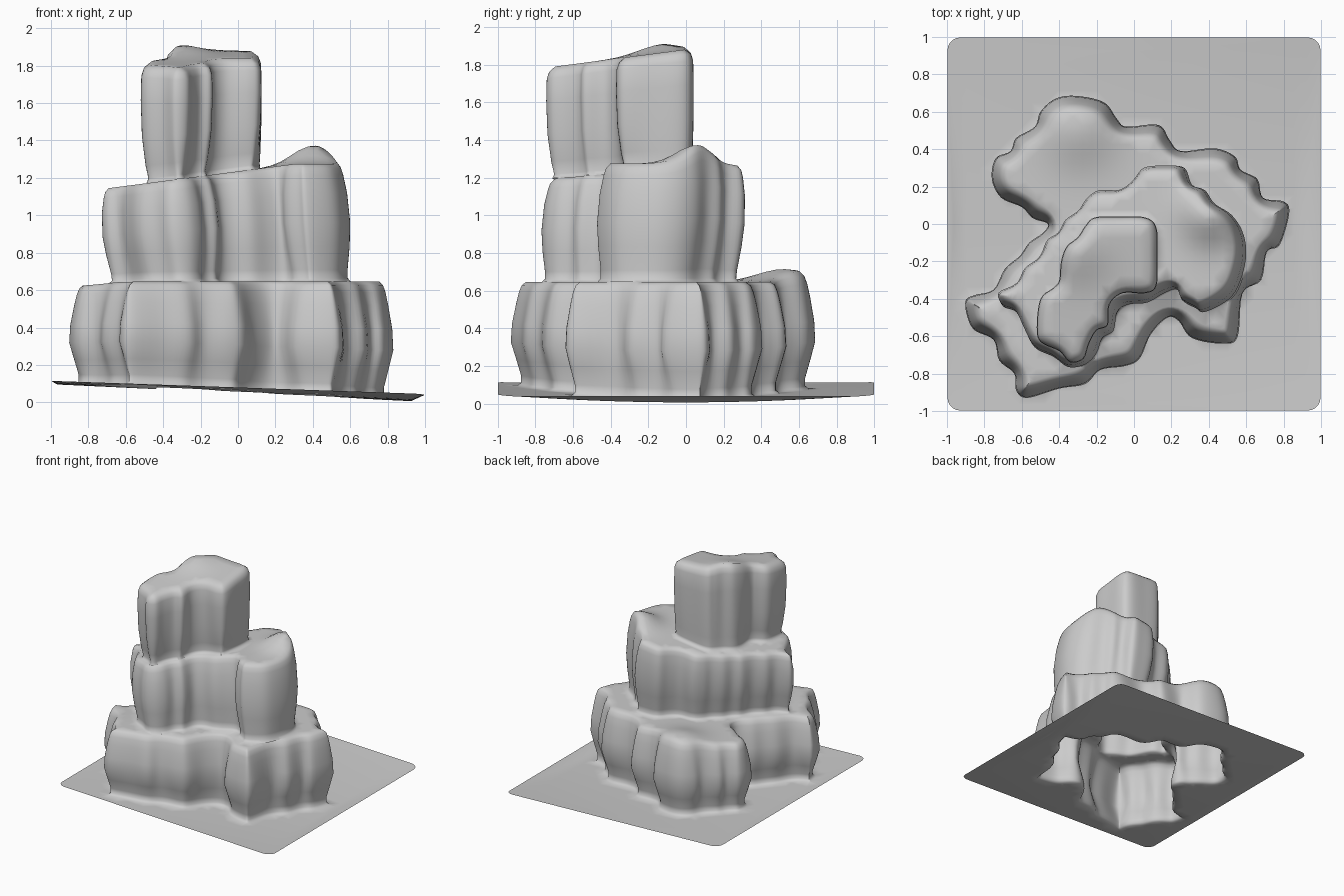
import bpy, bmesh
from math import exp, cos, sin, pi
from mathutils import Vector
from mathutils.geometry import delaunay_2d_cdt

if "Cube" in bpy.data.objects:
    bpy.data.objects.remove(bpy.data.objects["Cube"])

# Clockwise plan outlines of the three rock tiers
LOWER = [(-.90, -.41), (-.85, -.38), (-.75, -.35), (-.69, -.24), (-.61, -.17), (-.56, -.10), (-.49, -.05),
         (-.46, .0), (-.54, .03), (-.60, .09), (-.71, .14), (-.76, .24), (-.74, .35), (-.66, .39),
         (-.63, .46), (-.53, .52), (-.50, .60), (-.42, .67), (-.31, .685), (-.16, .65), (-.09, .56),
         (-.04, .52), (.13, .53), (.19, .45), (.25, .39), (.43, .405), (.54, .36), (.57, .29),
         (.66, .24), (.69, .14), (.80, .12), (.83, .06), (.78, -.11), (.71, -.15), (.68, -.30),
         (.58, -.37), (.555, -.60), (.48, -.64), (.31, -.61), (.24, -.52), (.18, -.50), (.09, -.59),
         (.03, -.72), (-.05, -.76), (-.18, -.78), (-.26, -.855), (-.40, -.88), (-.57, -.93),
         (-.63, -.89), (-.64, -.80), (-.72, -.73), (-.75, -.62), (-.85, -.57), (-.89, -.50)]
MIDDLE = [(-.72, -.37), (-.62, -.32), (-.58, -.24), (-.50, -.18), (-.46, -.09), (-.40, -.05), (-.36, .02),
          (-.29, .07), (-.25, .13), (-.18, .18), (-.07, .18), (0, .23), (.06, .30), (.17, .31),
          (.27, .30), (.31, .21), (.38, .18), (.43, .11), (.52, .05), (.58, -.04), (.60, -.16),
          (.57, -.30), (.51, -.40), (.38, -.47), (.33, -.45), (.26, -.41), (.23, -.35), (.16, -.37),
          (.07, -.42), (-.03, -.43), (-.09, -.47), (-.11, -.57), (-.17, -.61), (-.20, -.69),
          (-.26, -.75), (-.35, -.765), (-.43, -.71), (-.53, -.66), (-.59, -.55), (-.63, -.47), (-.70, -.44)]
UPPER = [(-.26, -.01), (-.21, .035), (-.08, .04), (.06, .035), (.12, -.02), (.125, -.17), (.12, -.33),
         (.06, -.37), (-.06, -.37), (-.13, -.43), (-.14, -.54), (-.20, -.57), (-.24, -.64),
         (-.27, -.72), (-.34, -.74), (-.40, -.68), (-.50, -.63), (-.52, -.55), (-.50, -.40),
         (-.43, -.34), (-.40, -.30), (-.39, -.20), (-.36, -.12), (-.30, -.07)]


def bump(x, y, cx, cy, s):
    return exp(-((x - cx) ** 2 + (y - cy) ** 2) / s)


# Height of the ground sheet and of each tier top
HEIGHTS = [
    lambda x, y: .05 - .047 * x + y * y * (.03 + .012 * x),
    lambda x, y: .645 + .07 * bump(x, y, -.3, .52, .04) - .02 * bump(x, y, -.85, -.45, .05),
    lambda x, y: 1.235 + .13 * min(x, .3) + .1 * bump(x, y, .4, .05, .02),
    lambda x, y: 1.88 + .13 * y + .045 * bump(x, y, -.3, -.14, .025),
]
# Wall profiles: (fraction of height, inset from outline), and lean of the foot
WALLS = [
    [(0, .03), (.03, .05), (.1, .05), (.25, .025), (.42, 0), (.6, .005), (.8, .025), (.91, .04), (.97, .055), (1, .08)],
    [(0, .015), (.03, .03), (.1, .028), (.3, .01), (.5, 0), (.75, .006), (.9, .02), (.96, .03), (1, .05)],
    [(0, .03), (.04, .04), (.15, .025), (.4, .006), (.7, 0), (.9, .003), (.96, .015), (1, .045)],
]
LEANS = [Vector((0, 0)), Vector((.04, -.03)), Vector((0, 0))]


def spline(pts, n=5):
    """Closed Catmull-Rom curve."""
    p = [Vector(q) for q in pts]
    out = []
    for i in range(len(p)):
        a, b, c, d = (p[(i + k - 1) % len(p)] for k in range(4))
        for j in range(n):
            t = j / n
            out.append(.5 * (2 * b + (c - a) * t + (2 * a - 5 * b + 4 * c - d) * t ** 2
                             + (3 * b - a - 3 * c + d) * t ** 3))
    return out


def ring_at(k, row):
    """Plan loop of tier k at one row of its wall profile."""
    loop, (t, d) = tiers[k], row
    n = len(loop)
    res = []
    for i, p in enumerate(loop):
        tan = (loop[(i + 3) % n] - loop[i - 3]).normalized()
        e = d
        if k == 2 and t < .5:      # upper tier stands straight at the back
            e *= 1 - .8 * min(1, max(0, (p.y + .3) / .15))
        res.append(p - e * Vector((-tan.y, tan.x)) + LEANS[k] * (.5 - t))
    for _ in range(round(d * 150)):  # relax so tight corners do not fold
        res = [res[i] * .5 + (res[i - 1] + res[(i + 1) % n]) * .25 for i in range(n)]
    return res


def inside(p, loop):
    hit = False
    for i, a in enumerate(loop):
        b = loop[i - 1]
        if (a.y > p.y) != (b.y > p.y) and p.x < (b.x - a.x) * (p.y - a.y) / (b.y - a.y) + a.x:
            hit = not hit
    return hit


def near(p, loop, d):
    return any((p - q).length_squared < d * d for q in loop)


bm = bmesh.new()


def ledge(outer, inner, height, step):
    """Fill the surface between an outer loop and the foot of the next tier."""
    pts, edges = [], []
    for loop in filter(None, (outer, inner)):
        s, n = len(pts), len(loop)
        pts += loop
        edges += [(s + i, s + (i + 1) % n) for i in range(n)]
    n = int(2 / step)
    for i in range(n):
        for j in range(n):
            p = Vector((-1 + (i + .5) * step, -1 + (j + .5) * step))
            if inside(p, outer) and not (inner and inside(p, inner)) \
                    and not near(p, outer + (inner or []), step * .5):
                pts.append(p)
    co, _, faces, *_ = delaunay_2d_cdt(pts, edges, [], 0, 1e-6)
    vs = [bm.verts.new((c.x, c.y, height(c.x, c.y))) for c in co]
    for f in faces:
        m = sum((co[k] for k in f), Vector((0, 0))) / len(f)
        if inside(m, outer) and not (inner and inside(m, inner)):
            bm.faces.new([vs[k] for k in f])


def wall(k):
    low, high, prev = HEIGHTS[k], HEIGHTS[k + 1], None
    for row in WALLS[k]:
        t = row[0]
        ring = [bm.verts.new((p.x, p.y, low(p.x, p.y) * (1 - t) + high(p.x, p.y) * t))
                for p in ring_at(k, row)]
        if prev:
            for i in range(len(ring)):
                j = (i + 1) % len(ring)
                bm.faces.new((prev[i], ring[i], ring[j], prev[j]))
        prev = ring


# Ground sheet outline with rounded corners
sheet = []
for k, (cx, cy) in enumerate([(-.93, .93), (.93, .93), (.93, -.93), (-.93, -.93)]):
    for j in range(6):
        a = pi - k * pi / 2 - j * pi / 10
        sheet.append(Vector((cx + .067 * cos(a), cy + .067 * sin(a))))

# Stack the tiers: ledge, wall, ledge, wall ...
tiers = [spline(o) for o in (LOWER, MIDDLE, UPPER)]
outer = sheet
for k in range(4):
    foot = ring_at(k, WALLS[k][0]) if k < 3 else None
    ledge(outer, foot, HEIGHTS[k], .07 if k == 0 else .05)
    if k < 3:
        wall(k)
        outer = ring_at(k, WALLS[k][-1])

bmesh.ops.remove_doubles(bm, verts=bm.verts, dist=1e-4)
loose = [v for v in bm.verts if not v.link_faces]
bmesh.ops.delete(bm, geom=loose, context='VERTS')
for f in bm.faces:
    f.smooth = True
me = bpy.data.meshes.new("stepped_rock")
bm.to_mesh(me)
bm.free()
rock = bpy.data.objects.new("stepped_rock", me)
bpy.context.collection.objects.link(rock)
